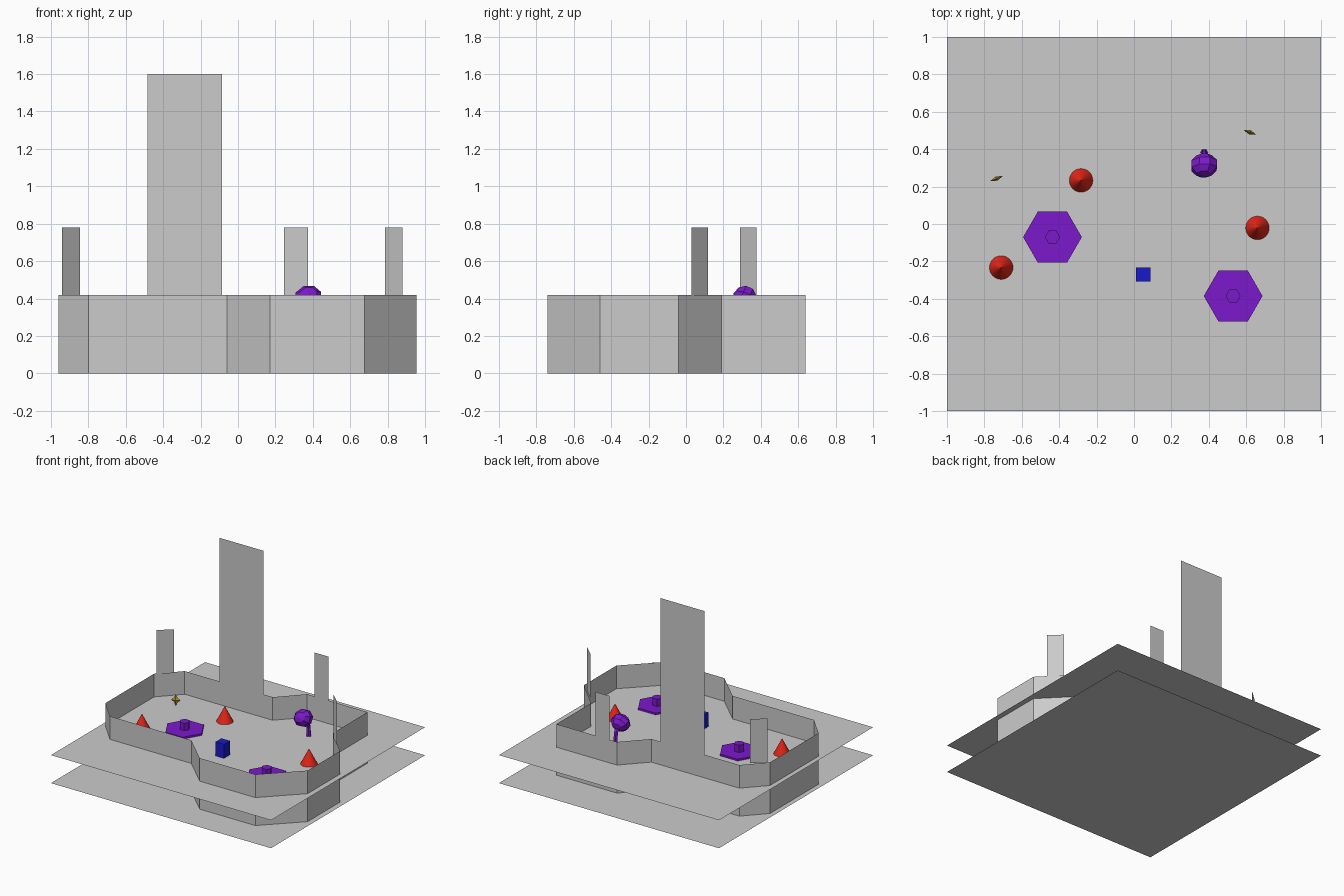
import bpy, bmesh, math
from mathutils import Matrix, Vector

if "Cube" in bpy.data.objects:
    bpy.data.objects.remove(bpy.data.objects["Cube"])

FLOOR = 0.23     # height of the upper deck
WALL = 0.42      # top of the enclosure wall


def material(name, rgb):
    m = bpy.data.materials.new(name)
    m.diffuse_color = (*rgb, 1)
    m.use_nodes = True
    m.node_tree.nodes["Principled BSDF"].inputs["Base Color"].default_value = m.diffuse_color
    return m


RED = material("red", (0.8, 0.02, 0.01))
BLUE = material("blue", (0.01, 0.01, 0.6))
PURPLE = material("purple", (0.2, 0.01, 0.6))
GOLD = material("gold", (0.45, 0.33, 0.03))


def finish(name, bm, mat=None):
    me = bpy.data.meshes.new(name)
    bm.to_mesh(me)
    bm.free()
    ob = bpy.data.objects.new(name, me)
    bpy.context.collection.objects.link(ob)
    if mat:
        me.materials.append(mat)
    return ob


def sheet(name, path, z0, z1, closed=False):
    """Thin vertical wall following a plan path."""
    bm = bmesh.new()
    low = [bm.verts.new((x, y, z0)) for x, y in path]
    top = [bm.verts.new((x, y, z1)) for x, y in path]
    n = len(path)
    for i in range(n if closed else n - 1):
        j = (i + 1) % n
        bm.faces.new((low[i], low[j], top[j], top[i]))
    return finish(name, bm)


def add_cone(bm, sides, r1, r2, x, y, z0, z1):
    bmesh.ops.create_cone(bm, cap_ends=True, segments=sides, radius1=r1, radius2=r2, depth=z1 - z0,
                          matrix=Matrix.Translation((x, y, (z0 + z1) / 2)) @ Matrix.Rotation(math.pi / 2, 4, 'Z'))


# lower and upper square decks
for name, z in (("ground_deck", 0), ("upper_deck", FLOOR)):
    bm = bmesh.new()
    bmesh.ops.create_grid(bm, x_segments=1, y_segments=1, size=1, matrix=Matrix.Translation((0, 0, z)))
    finish(name, bm)

# enclosure wall
outline = [(-0.80, -0.52), (-0.06, -0.52), (0.17, -0.74), (0.675, -0.74), (0.955, -0.46),
           (0.955, -0.04), (0.73, 0.19), (0.73, 0.64), (0.18, 0.64), (0.0, 0.45),
           (-0.80, 0.45), (-0.96, 0.28), (-0.96, -0.35)]
sheet("enclosure_wall", outline, 0, WALL, closed=True)

# tall panel and three short panels on the wall
sheet("tall_panel", [(-0.485, 0.45), (-0.085, 0.45)], WALL, 1.6)
sheet("left_panel", [(-0.942, 0.29), (-0.845, 0.376)], WALL, 0.78)
sheet("back_panel", [(0.245, 0.64), (0.375, 0.64)], WALL, 0.78)
sheet("right_panel", [(0.88, 0.03), (0.785, 0.117)], WALL, 0.78)

# red cones
for i, (x, y) in enumerate([(-0.71, -0.233), (-0.283, 0.233), (0.66, -0.021)]):
    bm = bmesh.new()
    add_cone(bm, 32, 0.063, 0, x, y, FLOOR, 0.355)
    finish(f"red_cone_{i + 1}", bm, RED)

# blue block
bm = bmesh.new()
bmesh.ops.create_cube(bm, size=1, matrix=Matrix.Translation((0.05, -0.27, 0.288))
                      @ Matrix.Diagonal((0.077, 0.077, 0.115, 1)))
finish("blue_block", bm, BLUE)

# hexagonal pads with a central knob
for i, (x, y) in enumerate([(-0.436, -0.07), (0.53, -0.385)]):
    bm = bmesh.new()
    add_cone(bm, 6, 0.157, 0.157, x, y, FLOOR, 0.245)
    add_cone(bm, 6, 0.04, 0.04, x, y, 0.245, 0.305)
    finish(f"hex_pad_{i + 1}", bm, PURPLE)

# drooping plant: curved stem and faceted head
bm = bmesh.new()
rings = []
for y, z, r in [(0.382, FLOOR, 0.02), (0.38, 0.30, 0.016), (0.37, 0.35, 0.017), (0.34, 0.39, 0.022)]:
    rings.append([bm.verts.new((0.375 + r * math.cos(k * math.pi / 3), y + r * math.sin(k * math.pi / 3), z))
                  for k in range(6)])
for a, b in zip(rings, rings[1:]):
    for k in range(6):
        bm.faces.new((a[k], a[(k + 1) % 6], b[(k + 1) % 6], b[k]))
bm.faces.new(rings[0][::-1])
finish("plant_stem", bm, PURPLE)

bm = bmesh.new()
bmesh.ops.create_uvsphere(bm, u_segments=8, v_segments=5, radius=1,
                          matrix=Matrix.Translation((0.375, 0.313, 0.402))
                          @ Matrix.Rotation(math.radians(65), 4, 'X')
                          @ Matrix.Rotation(math.pi / 8, 4, 'Z')
                          @ Matrix.Diagonal((0.078, 0.07, 0.064, 1)))
finish("plant_head", bm, PURPLE)

# golden four-pointed stars standing upright
for i, (x, y, turn) in enumerate([(-0.735, 0.243, 22), (0.62, 0.49, -20)]):
    bm = bmesh.new()
    place = Matrix.Translation((x, y, 0.28)) @ Matrix.Rotation(math.radians(turn), 4, 'Z')
    rim = []
    for k in range(8):
        r, a = (0.024, 0.042)[k % 2 == 0], k * math.pi / 4
        stretch = 1.15 if k % 4 == 2 else 1
        rim.append(bm.verts.new(place @ Vector((r * math.cos(a) * 0.88, 0, r * stretch * math.sin(a)))))
    for s in (-1, 1):
        tip = bm.verts.new(place @ Vector((0, 0.012 * s, 0)))
        for k in range(8):
            bm.faces.new((rim[k], rim[(k + 1) % 8], tip)[::-s])
    finish(f"gold_star_{i + 1}", bm, GOLD)
